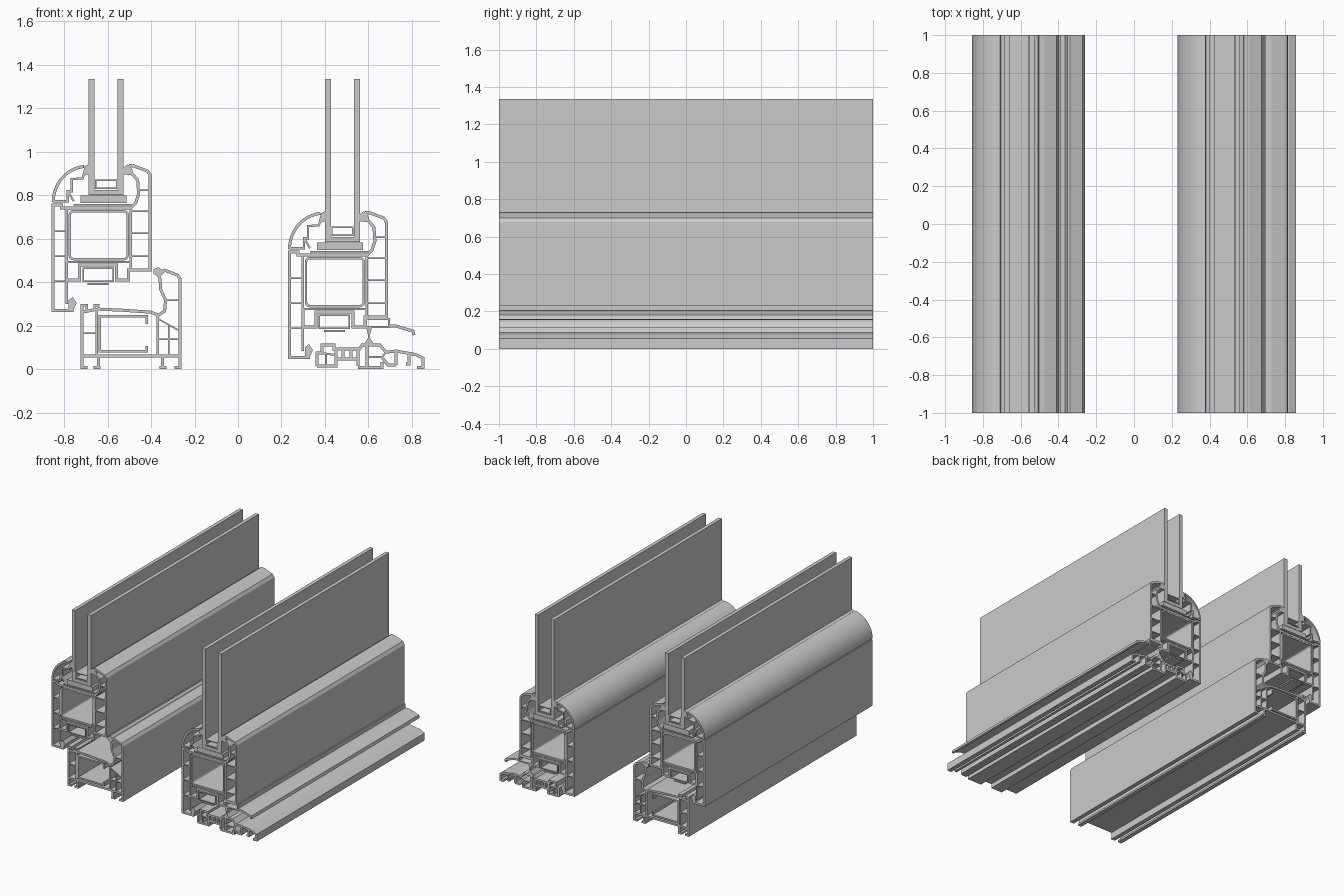
import bpy, bmesh
from math import sin, cos, pi, radians
from mathutils import Vector

if "Cube" in bpy.data.objects:
    bpy.data.objects.remove(bpy.data.objects["Cube"])

U = 1 / 217.5          # section drawing unit -> scene unit


def offset(pts, t, closed):
    """Left and right mitred offsets of a centre line."""
    p = [Vector(q) for q in pts]
    n, left, right = len(p), [], []
    for i in range(n):
        a = p[i] - p[i - 1] if (i > 0 or closed) else p[1] - p[0]
        b = p[(i + 1) % n] - p[i] if (i < n - 1 or closed) else a
        a, b = a.normalized(), b.normalized()
        na, nb = Vector((-a.y, a.x)), Vector((-b.y, b.x))
        m = (na + nb).normalized()
        m *= t / 2 / max(m.dot(na), 0.5)
        left.append(p[i] + m)
        right.append(p[i] - m)
    return left, right


def part(name, org, walls=(), solids=()):
    """Extrude walls (points, thickness, closed) and solid outlines along y."""
    bm = bmesh.new()

    def vert(q, y):
        return bm.verts.new((org[0] + q[0] * U, y, org[1] + q[1] * U))

    for pts, t, closed in walls:
        l, r = offset(pts, t, closed)
        L, R, L2, R2 = ([vert(q, y) for q in s] for s, y in ((l, -1), (r, -1), (l, 1), (r, 1)))
        n = len(pts)
        for i in range(n if closed else n - 1):
            j = (i + 1) % n
            for f in ((L[i], L[j], R[j], R[i]), (L2[i], R2[i], R2[j], L2[j]),
                      (L[i], L2[i], L2[j], L[j]), (R[i], R[j], R2[j], R2[i])):
                bm.faces.new(f)
        if not closed:
            for i in (0, n - 1):
                bm.faces.new((L[i], R[i], R2[i], L2[i]))
    for pts in solids:
        A, B = [vert(q, -1) for q in pts], [vert(q, 1) for q in pts]
        bm.faces.new(A)
        bm.faces.new(B[::-1])
        for i in range(len(pts)):
            j = (i + 1) % len(pts)
            bm.faces.new((A[i], B[i], B[j], A[j]))
    bmesh.ops.recalc_face_normals(bm, faces=bm.faces)
    me = bpy.data.meshes.new(name)
    bm.to_mesh(me)
    bm.free()
    ob = bpy.data.objects.new(name, me)
    bpy.context.collection.objects.link(ob)
    return ob


def rect(x0, z0, x1, z1):
    return [(x0, z0), (x1, z0), (x1, z1), (x0, z1)]


def round_rect(x0, z0, x1, z1, r):
    out = []
    for k, (cx, cz) in enumerate(rect(x0 + r, z0 + r, x1 - r, z1 - r)):
        for s in range(4):
            a = pi + k * pi / 2 + s * pi / 6
            out.append((cx + r * cos(a), cz + r * sin(a)))
    return out


def ribs(x0, x1, heights, t=1.5):
    return [([(x0, z), (x1, z)], t, False) for z in heights]


def line(*pts, t=3.0):
    return (list(pts), t, False)


def sash(side, org, glass_top):
    # multi-chamber sash profile
    part(side + "_sash", org, [
        line((22, 1.5), (1.5, 1.5), (1.5, 107), (10, 107), (10, 104), (80, 104)),
        line((77, 147), (83, 146), (96, 141), (98.5, 137), (98.5, 42), (77, 42), (77, 32),
             (65, 32), (65, 47), (28, 47), (28, 32), (15, 32), (15, 50)),
        line((15, 104), (15, 8), t=2.5),
        line((79, 104), (79, 42), t=2.5),
        line((15, 50), (79, 50), t=2),
        line((77, 147), (80, 139), (86, 132), (87, 118), (84, 109), (79, 104)),
        line((22, 107.5), (80, 107.5), t=1.5),
    ] + ribs(1.5, 15, (81, 56, 31)) + ribs(79, 98.5, (101, 79, 56)) + ribs(87, 98.5, (122,)))
    # steel reinforcement
    part(side + "_sash_steel", org, [(round_rect(18, 53, 76, 101, 4), 2.4, True)])
    # hardware rail
    part(side + "_hardware_rail", org, [(rect(31.5, 31, 61.5, 44), 1.5, True),
                                        line((36, 28), (57, 28), t=2)])
    # curved glazing bead
    arc = [(36 + 34.5 * cos(radians(a)), 110 + 36 * sin(radians(a))) for a in range(180, 94, -7)]
    part(side + "_glazing_bead", org, [
        (arc, 3, False),
        line((1.5, 111), (16, 111), (16, 121), (20, 121), (20, 133), (31, 134), (34, 145), t=2.2),
        line((16, 121), (22, 111), t=2)])
    # glass panes
    for nm, x in (("outer", 37), ("inner", 66)):
        part(f"{side}_glass_{nm}", org, solids=[rect(x, 117, x + 6, glass_top)])
    # spacer, sealant and setting block
    part(side + "_glass_spacer", org, [(rect(44, 124, 65, 132), 1.5, True)],
         [rect(43, 117, 66, 122)])
    part(side + "_setting_block", org, solids=[rect(29, 109, 75, 116.5)])
    # rubber gaskets
    part(side + "_sash_gaskets", org, solids=[
        [(31, 136), (37, 138), (37, 148), (33, 146)],
        [(72, 138), (79, 137), (81, 142), (76, 148), (72, 145)],
        [(17, 3), (22, 3), (25, 9), (21, 15), (17, 12)]])


sash("left", (-0.857, 0.262), 233.5)
sash("right", (0.230, 0.046), 280.5)

# fixed frame below the left sash
F = (-0.724, 0.0)
part("frame", F, [
    line((1.5, 0), (1.5, 63)),
    line((1.5, 13), (99.5, 13)),
    line((1.5, 57), (17, 60), (40, 59), (70, 57), (78, 54), (84, 58), (85, 69),
         (80, 80), (79.5, 90), (77, 96), (84, 99), (97, 94), (99.5, 90), (99.5, 0)),
    line((77, 54), (77, 13), t=2.5),
    line((16, 60), (16, 13), t=2.5),
    line((18, 13), (18, 0)),
    line((82, 13), (82, 0)),
    line((78, 50), (99.5, 38), t=1.5),
    line((84, 69), (99.5, 69), t=1.5),
    line((88, 44), (88, 13), t=1.5),
    line((6, 58), (6, 64), (0, 64), t=2.5),
    line((14, 59), (14, 64), (19, 64), t=2.5),
] + ribs(1.5, 16, (36,)) + ribs(77, 99.5, (30,))
  + [line((x, 1.5), (x + 7, 1.5)) for x in (0, 13, 79, 94)])
part("frame_steel", F, [line((66, 23), (66, 18), (19, 18), (19, 53), (66, 53), (66, 45), t=2.4)])
part("frame_gasket", F, solids=[[(73, 95), (79, 92), (84, 97), (78, 102), (73, 100)]])

# low threshold below the right sash
T = (0.359, 0.0)
part("threshold_base", T, [
    line((1, 3), (20, 3), (20, 10), (42, 10), (42, 3)),
    line((1, 3), (1, 16), (6, 16), (6, 24), (18, 24), (18, 20), (42, 20), (42, 10)),
    line((20, 10), (20, 20)),
    line((27, 10), (27, 20)),
    line((35, 10), (35, 20)),
    line((6, 16), (20, 14), t=2),
    line((10, 3), (10, 14), t=2)])
part("threshold_ramp", T, [
    line((42, 18), (46, 24), (64, 24), (70, 17), (80, 18), (100, 14.5), (107, 11), (107, 1.5), (101, 1.5)),
    line((42, 1.5), (66, 1.5), (66, 7)),
    line((51, 1.5), (51, 24)),
    line((51, 12), (66, 12), (70, 17), t=2),
    line((66, 12), (72, 4), (80, 4)),
    line((80, 17), (80, 4)),
    line((93, 15), (93, 5), (90, 5))])
# drip bar and brush seal
part("drip_bar", T, [(rect(50, 42, 73, 50), 2, True),
                     line((72, 43), (80, 43), (97, 38), (98, 34), t=3)])
part("brush_seal", T, [line((53, 24), (53, 43), t=1.5)],
     [[(48, 25), (58, 25), (54, 31), (52, 31)], [(50, 42), (56, 42), (54, 34), (52, 34)]])
